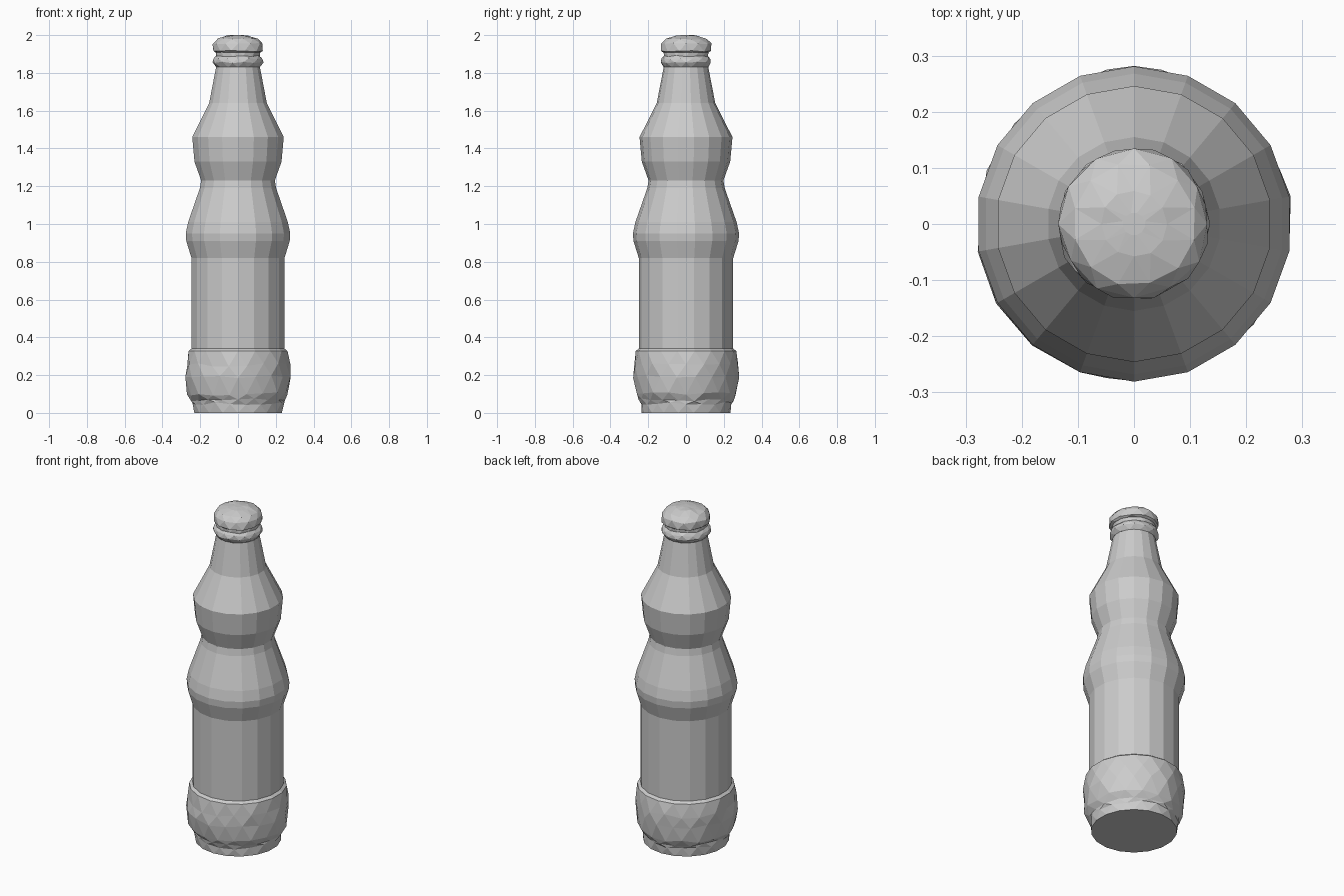
import bpy, bmesh, math, random

if "Cube" in bpy.data.objects:
    bpy.data.objects.remove(bpy.data.objects["Cube"])

random.seed(4)


def lathe(name, profile, sides, stagger=False, jitter=0.0, close_bottom=False, close_top=False):
    """Faceted revolve; stagger offsets alternate rings and joins them with triangles."""
    bm = bmesh.new()
    rings = []
    for i, (r, z) in enumerate(profile):
        shift = 0.5 * (i % 2) if stagger else 0.0
        inner = 0 < i < len(profile) - 1
        ring = []
        for k in range(sides):
            a = -math.pi / 2 + 2 * math.pi * (k + shift) / sides
            dr = random.uniform(-jitter, jitter * 0.3) if inner else 0
            dz = random.uniform(-jitter, jitter) if inner else 0
            ring.append(bm.verts.new(((r + dr) * math.cos(a), (r + dr) * math.sin(a), z + dz)))
        rings.append(ring)
    for i, (lo, hi) in enumerate(zip(rings, rings[1:])):
        for k in range(sides):
            n = (k + 1) % sides
            if not stagger:
                bm.faces.new((lo[k], lo[n], hi[n], hi[k]))
            elif i % 2 == 0:
                bm.faces.new((lo[k], lo[n], hi[k]))
                bm.faces.new((lo[n], hi[n], hi[k]))
            else:
                bm.faces.new((lo[k], hi[n], hi[k]))
                bm.faces.new((lo[k], lo[n], hi[n]))
    if close_bottom:
        bm.faces.new(rings[0][::-1])
    if close_top:
        bm.faces.new(rings[-1])
    bmesh.ops.recalc_face_normals(bm, faces=bm.faces)
    mesh = bpy.data.meshes.new(name)
    bm.to_mesh(mesh)
    bm.free()
    obj = bpy.data.objects.new(name, mesh)
    bpy.context.collection.objects.link(obj)
    return obj


# Irregular triangulated foot with a flat underside
lathe("foot", [(0.235, 0), (0.243, 0.05), (0.25, 0.07), (0.27, 0.10), (0.281, 0.19),
               (0.277, 0.255), (0.266, 0.328)],
      18, stagger=True, jitter=0.009, close_bottom=True)

# Ledge, straight label panel, double-bulged upper body and neck
lathe("body", [(0.266, 0.328), (0.25, 0.34), (0.25, 0.82), (0.278, 0.91), (0.281, 0.95),
               (0.268, 1.01), (0.205, 1.19), (0.198, 1.23), (0.234, 1.33), (0.246, 1.46),
               (0.155, 1.64), (0.118, 1.83)], 18)

# Rounded collar under the cap
lathe("neck_ring", [(0.118, 1.83), (0.137, 1.855), (0.133, 1.875), (0.12, 1.89), (0.12, 1.92)],
      14, stagger=True, jitter=0.004, close_top=True)

# Domed crown cap
lathe("cap", [(0.12, 1.908), (0.136, 1.915), (0.134, 1.955), (0.112, 1.98), (0.06, 1.997), (0.02, 2.0)],
      12, stagger=True, jitter=0.004, close_bottom=True, close_top=True)
